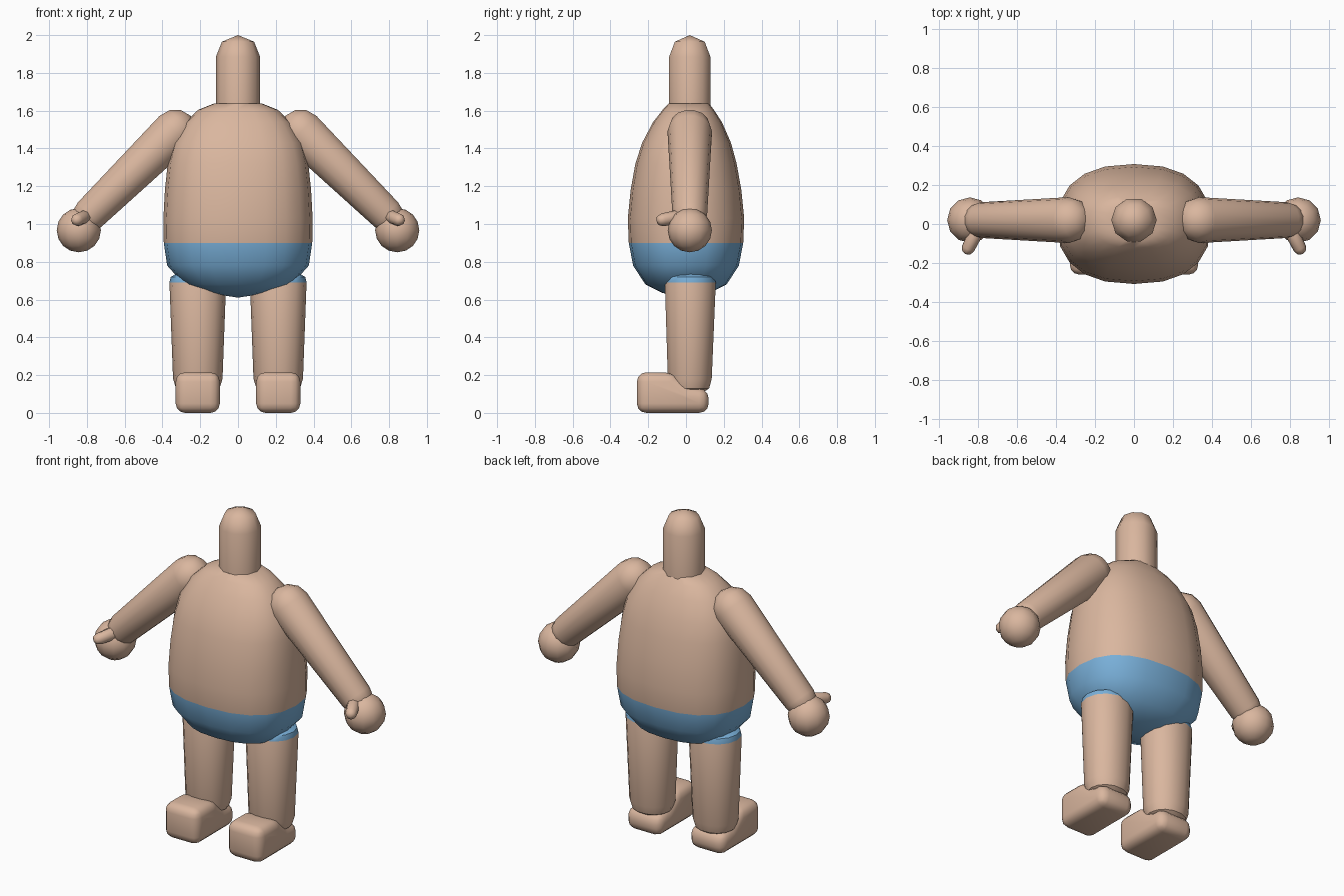
import bpy, bmesh, math
from mathutils import Vector, Matrix

if "Cube" in bpy.data.objects:
    bpy.data.objects.remove(bpy.data.objects["Cube"])


def material(name, rgb):
    m = bpy.data.materials.new(name)
    m.diffuse_color = (*rgb, 1)
    m.use_nodes = True
    m.node_tree.nodes["Principled BSDF"].inputs["Base Color"].default_value = m.diffuse_color
    return m


SKIN = material("skin", (0.70, 0.47, 0.345))
BLUE = material("blue_trunks", (0.19, 0.43, 0.69))


def finish(bm, name, blue_below=None, blue_above=None, angle=40):
    bmesh.ops.remove_doubles(bm, verts=bm.verts, dist=0.0005)
    bmesh.ops.recalc_face_normals(bm, faces=bm.faces)
    for f in bm.faces:
        z = f.calc_center_median().z
        if (blue_below and z < blue_below) or (blue_above and z > blue_above):
            f.material_index = 1
    me = bpy.data.meshes.new(name)
    bm.to_mesh(me)
    bm.free()
    me.materials.append(SKIN)
    me.materials.append(BLUE)
    ob = bpy.data.objects.new(name, me)
    bpy.context.collection.objects.link(ob)
    bpy.ops.object.select_all(action='DESELECT')
    ob.select_set(True)
    bpy.context.view_layer.objects.active = ob
    bpy.ops.object.shade_smooth_by_angle(angle=math.radians(angle))
    return ob


def loft(rings, n, power=2.0, matrix=Matrix()):
    """Stack of superellipse rings: (z, half width x, half width y, y centre)."""
    bm = bmesh.new()
    loops = []
    for z, rx, ry, cy in rings:
        loop = []
        for i in range(n):
            a = 2 * math.pi * i / n
            c, s = math.cos(a), math.sin(a)
            x = math.copysign(abs(c) ** (2 / power), c) * rx
            y = math.copysign(abs(s) ** (2 / power), s) * ry
            loop.append(bm.verts.new(matrix @ Vector((x, y + cy, z))))
        loops.append(loop)
    for a, b in zip(loops, loops[1:]):
        for i in range(n):
            j = (i + 1) % n
            bm.faces.new((a[i], a[j], b[j], b[i]))
    return bm


def capsule(p0, p1, r0, r1, n=12, steps=3, squash=1.0, extra=()):
    """Tapered limb with a domed cap at each end."""
    p0, p1 = Vector(p0), Vector(p1)
    d = p1 - p0
    rings = []
    for i in range(steps + 1):
        a = math.pi / 2 * (1 - i / steps)
        rings.append((-r0 * squash * math.sin(a), r0 * math.cos(a), r0 * math.cos(a), 0))
    for i in range(steps + 1):
        a = math.pi / 2 * i / steps
        rings.append((d.length + r1 * squash * math.sin(a), r1 * math.cos(a), r1 * math.cos(a), 0))
    m = Matrix.Translation(p0) @ d.to_track_quat('Z', 'Y').to_matrix().to_4x4()
    return loft(rings, n, 2.0, m)


# Torso with trunks on its lower part
finish(loft([
    (0.61, 0, 0, 0), (0.635, 0.155, 0.125, 0), (0.68, 0.285, 0.215, 0),
    (0.78, 0.375, 0.28, 0), (0.90, 0.393, 0.303, 0), (1.03, 0.395, 0.308, 0),
    (1.18, 0.387, 0.293, 0), (1.32, 0.372, 0.268, 0), (1.43, 0.345, 0.235, 0.003),
    (1.54, 0.28, 0.182, 0.008), (1.605, 0.21, 0.135, 0.012),
    (1.637, 0.13, 0.108, 0.015), (1.642, 0, 0, 0.015)], 20, 2.4),
    "torso", blue_below=0.90)

# Neck and head column
finish(loft([(1.55, 0.117, 0.115, 0.02), (1.885, 0.117, 0.115, 0.02),
             (1.965, 0.085, 0.083, 0.02), (2.0, 0, 0, 0.02)], 10), "head", angle=50)

for s, side in ((-1, "right"), (1, "left")):
    # Arm, hand and thumb
    finish(capsule((s * 0.335, 0.02, 1.49), (s * 0.785, 0.02, 1.05), 0.118, 0.092, 14),
           side + "_arm")
    bm = bmesh.new()
    bmesh.ops.create_uvsphere(bm, u_segments=12, v_segments=8, radius=0.117,
                              matrix=Matrix.Translation((s * 0.843, 0.02, 0.967)))
    finish(bm, side + "_hand")
    finish(capsule((s * 0.805, -0.03, 1.04), (s * 0.852, -0.125, 1.022), 0.038, 0.034, 8, 2),
           side + "_thumb", angle=60)

    # Leg, with the trunk hem at the top
    m = Matrix.Translation((s * 0.213, 0.02, 0))
    finish(loft([(0.10, 0.06, 0.06, 0), (0.13, 0.115, 0.105, 0), (0.18, 0.131, 0.119, 0),
                 (0.69, 0.150, 0.138, 0.003), (0.72, 0.143, 0.128, 0.003),
                 (0.75, 0.09, 0.08, 0), (0.763, 0, 0, 0)], 14, 2.1, m),
           side + "_leg", blue_above=0.69)

    # Foot: side profile extruded across, then rounded
    bm = bmesh.new()
    profile = [(-0.26, 0), (0.12, 0), (0.12, 0.125), (0.02, 0.14), (-0.07, 0.215), (-0.26, 0.215)]
    caps = [[bm.verts.new((s * 0.213 + dx, y, z)) for y, z in profile] for dx in (-0.117, 0.117)]
    for loop in caps:
        bm.faces.new(loop)
    for i in range(len(profile)):
        j = (i + 1) % len(profile)
        bm.faces.new((caps[0][i], caps[0][j], caps[1][j], caps[1][i]))
    bmesh.ops.recalc_face_normals(bm, faces=bm.faces)
    bmesh.ops.bevel(bm, geom=bm.edges[:], offset=0.05, segments=3, profile=0.5,
                    affect='EDGES', clamp_overlap=True)
    finish(bm, side + "_foot", angle=50)
